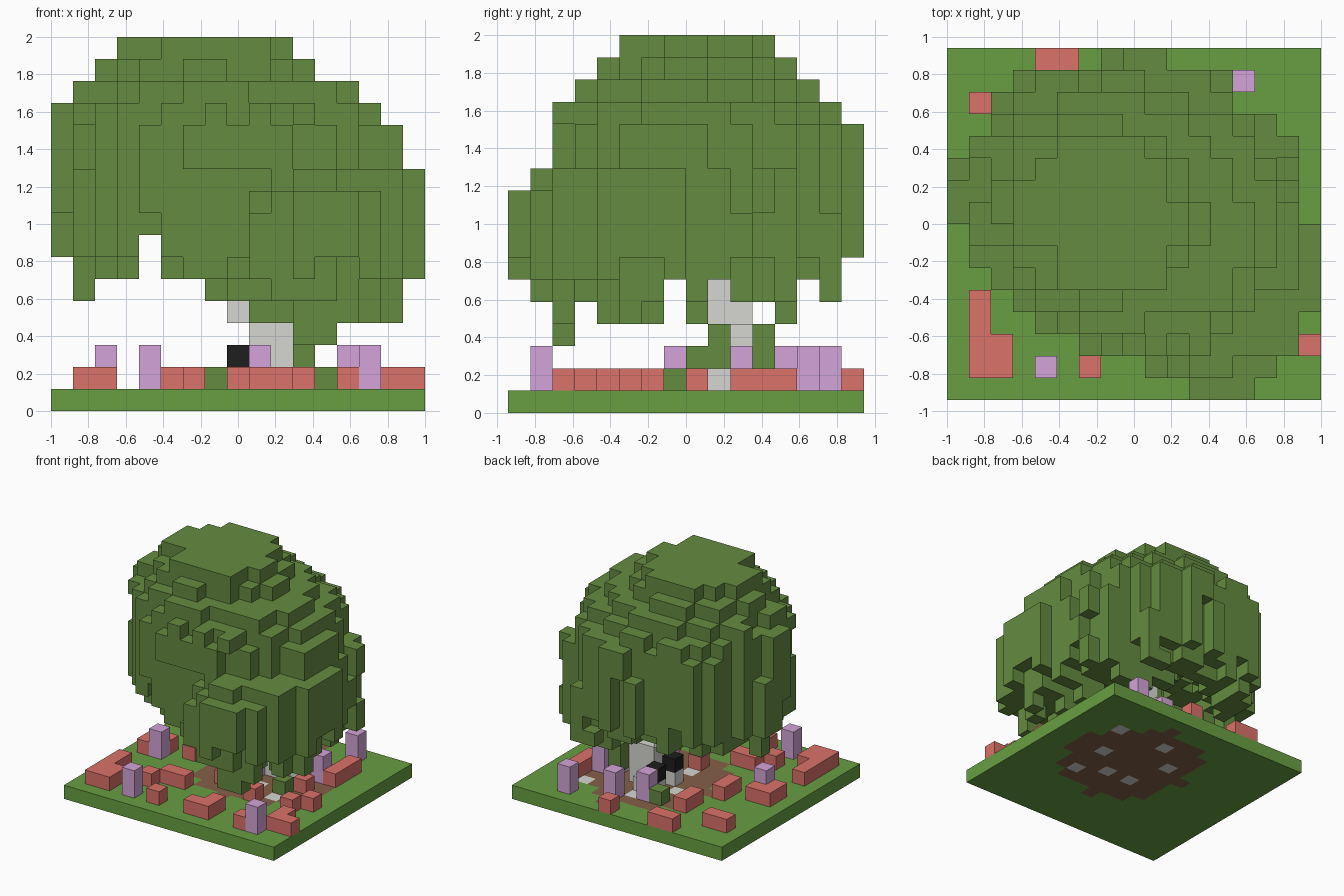
import bpy
import bmesh
import random
from mathutils import Vector

random.seed(11)
cube = bpy.data.objects.get("Cube")
if cube:
    bpy.data.objects.remove(cube, do_unlink=True)

NX, NY, NZ = 17, 16, 17
SIZE = 2 / NX
grid = {}  # cell -> part name, shared so touching cells hide their common face


def srgb(*rgb):
    return tuple(((c / 255 + 0.055) / 1.055) ** 2.4 for c in rgb) + (1.0,)


def make_material(name, color):
    mat = bpy.data.materials.new(name)
    mat.use_nodes = True
    mat.diffuse_color = color
    bsdf = mat.node_tree.nodes["Principled BSDF"]
    bsdf.inputs["Base Color"].default_value = color
    bsdf.inputs["Roughness"].default_value = 0.9
    return mat


def box(part, xs, ys, zs):
    """Fill a block of cells, each range given as first and last cell."""
    for i in range(xs[0], xs[1] + 1):
        for j in range(ys[0], ys[1] + 1):
            for k in range(zs[0], zs[1] + 1):
                grid[i, j, k] = part


def column(part, i, j, low, high):
    box(part, (i, i), (j, j), (low, high))


def ellipse(i, j, bounds, skew=0.0):
    """Below 1 inside the ellipse that fits the bounds, leaning diagonally by skew."""
    x0, x1, y0, y1 = bounds
    dx = (2 * i + 1 - x0 - x1) / (x1 - x0)
    dy = (2 * j + 1 - y0 - y1) / (y1 - y0)
    return (dx * dx + 2 * skew * dx * dy + dy * dy) / (1 - skew * skew)


def build(part, mat):
    """Turn the cells of a part into a mesh of its exposed faces."""
    bm = bmesh.new()
    origin = Vector((NX / 2, NY / 2, 0))
    for cell in [c for c, p in grid.items() if p == part]:
        for axis in range(3):
            for sign in (-1, 1):
                step = [0, 0, 0]
                step[axis] = sign
                if tuple(a + b for a, b in zip(cell, step)) in grid:
                    continue
                n = Vector(step)
                u = Vector([float(a == (axis + 1) % 3) for a in range(3)])
                w = n.cross(u)
                mid = Vector(cell) + Vector((0.5, 0.5, 0.5)) + n / 2 - origin
                ring = [mid + (a * u + b * w) / 2
                        for a, b in ((-1, -1), (1, -1), (1, 1), (-1, 1))]
                bm.faces.new([bm.verts.new(p * SIZE) for p in ring])
    bmesh.ops.remove_doubles(bm, verts=bm.verts, dist=SIZE / 50)
    mesh = bpy.data.meshes.new(part)
    bm.to_mesh(mesh)
    bm.free()
    mesh.materials.append(mat)
    obj = bpy.data.objects.new(part, mesh)
    bpy.context.collection.objects.link(obj)


# Ground slab with a rounded patch of soil and root ends set into it
box("ground", (0, NX - 1), (0, NY - 1), (0, 0))
for i in range(NX):
    for j in range(NY):
        if ellipse(i, j, (5.4, 15, 4.7, 14.3)) < 1 + random.uniform(-0.2, 0.2):
            grid[i, j, 0] = "soil"
for i, j in ((13, 12), (12, 9), (9, 12), (12, 6), (10, 7), (7, 10), (8, 7)):
    grid[i, j, 0] = "trunk"

# Canopy: bounds of each layer from the crown down
layers = [(3, 11, 5, 12), (2, 12, 4, 13), (1, 14, 3, 14), (0, 15, 2, 15),
          (0, 16, 2, 16), (0, 16, 2, 16), (0, 17, 2, 16), (0, 17, 2, 16),
          (0, 17, 2, 16), (0, 17, 2, 16), (1, 17, 2, 15),
          (6.6, 16.2, 1, 15), (9, 16, 1, 13)]
# First and last canopy cell in each row, front to back
spans = [(11, 13), (9, 14), (6, 15), (3, 16), (2, 16), (1, 16), (1, 16), (0, 16),
         (0, 16), (0, 16), (0, 15), (1, 15), (2, 14), (2, 13), (3, 11), (6, 9)]
for j, (first, last) in enumerate(spans):
    for i in range(first, last + 1):
        # Ragged hanging ends around a raised inside
        if ellipse(i, j, layers[-2]) < 1:
            bottom = random.choice((4, 4, 4, 5, 5, 6))
        else:
            bottom = random.choice((6, 6, 6, 7, 7))
        if ellipse(i, j, (3, 12, 4, 13)) < 0.9:
            bottom = random.choice((7, 8, 8, 9))
        # Clear gaps between the strands
        if i == 4:
            bottom = max(bottom, 8)
        if j in (3, 10, 11):
            bottom = max(bottom, 5)
        if j in (0, 7, 9, 13) or i == 16 or i < 7:
            bottom = max(bottom, 6)
        if j == 15 or i == 0:
            bottom = 7
        trim = random.uniform(-0.08, 0.03)
        for k in range(NZ - 1, bottom - 1, -1):
            if k % 2 == 0 or k > 12:
                tuft = random.uniform(-0.17, 0.06)
            edge = 1 + trim + tuft
            skew = 0.14 if k > 5 else 0.0
            inside = ellipse(i, j, layers[NZ - 1 - k], skew) < edge
            # Lobe that swells out low on the front
            if 6 <= k <= 10:
                front = max(0, k - 9)
                inside = inside or ellipse(i, j, (7.5, 17, front, 13)) < edge
            if inside:
                grid[i, j, k] = "canopy"

# Long strands that trail below the canopy
for i, j, low, high in ((1, 9, 5, 8), (12, 14, 5, 8), (11, 12, 4, 8),
                        (12, 12, 4, 8), (13, 12, 4, 8),
                        (12, 2, 3, 8), (11, 2, 3, 8), (11, 9, 2, 3),
                        (11, 11, 2, 3), (11, 8, 2, 2), (12, 7, 1, 1),
                        (7, 12, 1, 1), (7, 4, 5, 8), (8, 4, 5, 8),
                        (9, 4, 4, 8), (10, 4, 4, 8)):
    column("canopy", i, j, low, high)

# Crooked trunk, leaning towards the right as it rises, and raised roots
box("trunk", (9, 10), (9, 10), (1, 3))
box("trunk", (8, 8), (9, 10), (4, 4))
column("trunk", 8, 9, 5, 9)
for i, j in ((12, 9), (8, 9), (8, 11), (9, 11)):
    column("trunk", i, j, 1, 1)

# Dark knots beside the trunk
for j in (9, 11):
    column("knots", 8, j, 2, 2)

# Low flower clumps
clumps = (((1, 1), (1, 4)), ((2, 2), (1, 2)), ((6, 6), (1, 1)),
          ((4, 4), (3, 3)), ((5, 6), (4, 4)), ((1, 1), (7, 8)),
          ((2, 2), (8, 8)), ((9, 10), (1, 1)), ((10, 10), (2, 2)),
          ((13, 13), (1, 1)), ((15, 16), (2, 2)), ((15, 15), (3, 3)),
          ((14, 14), (5, 5)), ((15, 15), (6, 6)), ((13, 13), (8, 8)),
          ((14, 14), (10, 12)), ((11, 11), (5, 5)), ((8, 8), (6, 6)),
          ((9, 9), (15, 15)), ((4, 5), (15, 15)), ((1, 2), (13, 13)),
          ((4, 4), (8, 9)), ((5, 5), (11, 12)))
for xs, ys in clumps:
    box("low_flowers", xs, ys, (1, 1))

# Tall flowers
for i, j in ((4, 1), (2, 7), (14, 1), (13, 14), (13, 10), (10, 13),
             (8, 12), (9, 8)):
    column("tall_flowers", i, j, 1, 2)

colors = {
    "ground": ("grass green", srgb(104, 159, 66)),
    "soil": ("soil brown", srgb(132, 96, 72)),
    "canopy": ("leaf green", srgb(101, 139, 64)),
    "trunk": ("bark grey", srgb(214, 214, 210)),
    "knots": ("knot black", srgb(30, 30, 30)),
    "low_flowers": ("flower red", srgb(219, 114, 105)),
    "tall_flowers": ("flower purple", srgb(212, 165, 216)),
}
for part, (name, color) in colors.items():
    build(part, make_material(name, color))
